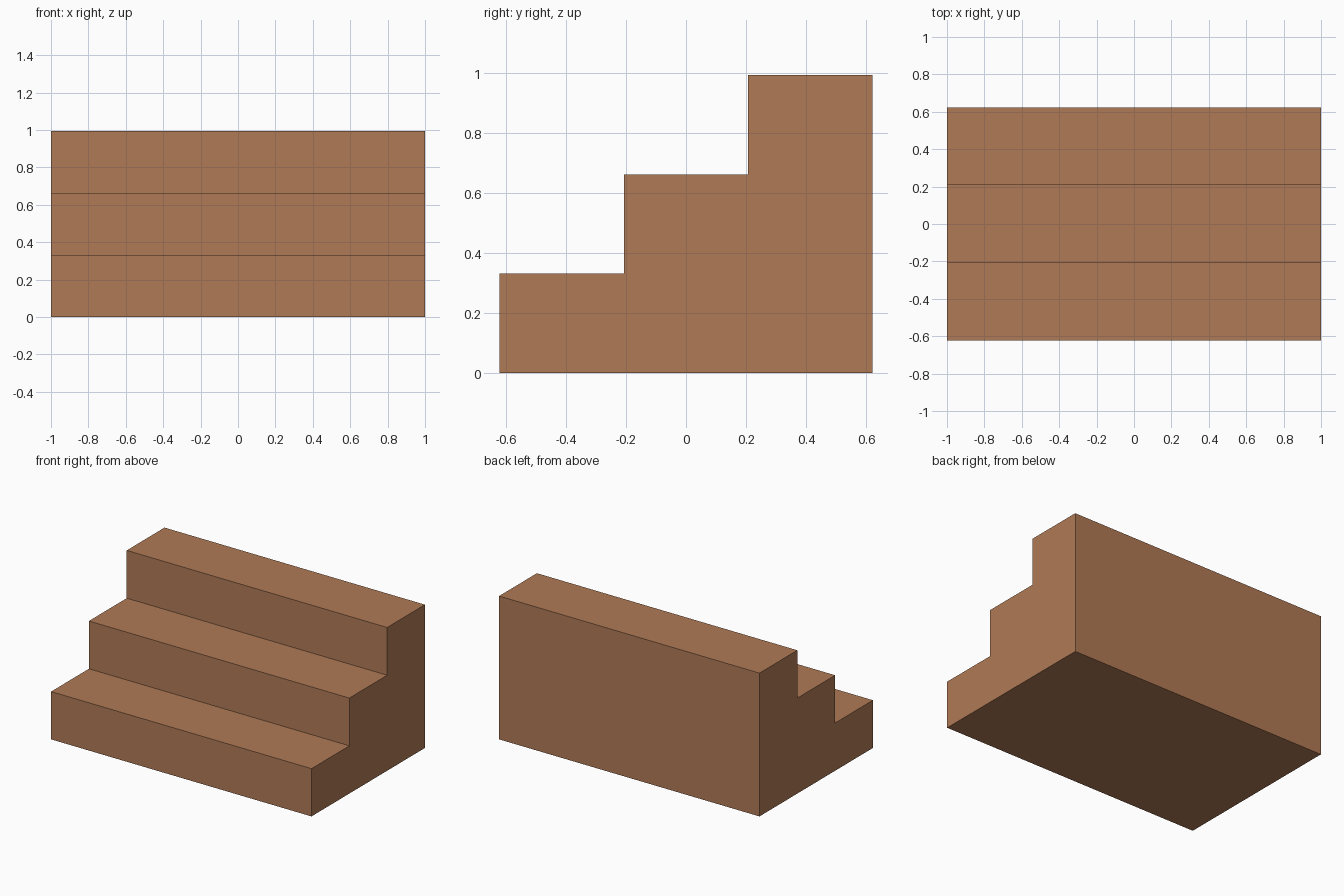
import bpy, bmesh

if "Cube" in bpy.data.objects:
    bpy.data.objects.remove(bpy.data.objects["Cube"])

STEPS = 3
HALF_W, HALF_D, HEIGHT = 1.0, 0.622, 0.995

mat = bpy.data.materials.new("brown_wood")
mat.diffuse_color = (0.434, 0.195, 0.093, 1)
mat.use_nodes = True
mat.node_tree.nodes["Principled BSDF"].inputs["Base Color"].default_value = mat.diffuse_color

# Side profile in (y, z): back edge, then one riser and tread per step
tread, riser = 2 * HALF_D / STEPS, HEIGHT / STEPS
profile = [(HALF_D, 0.0), (-HALF_D, 0.0)]
for i in range(STEPS):
    z = (i + 1) * riser
    profile += [(-HALF_D + i * tread, z), (-HALF_D + (i + 1) * tread, z)]

# Extrude the profile across the width
bm = bmesh.new()
side = bm.faces.new([bm.verts.new((-HALF_W, y, z)) for y, z in profile])
ext = bmesh.ops.extrude_face_region(bm, geom=[side], use_keep_orig=True)
moved = [g for g in ext["geom"] if isinstance(g, bmesh.types.BMVert)]
bmesh.ops.translate(bm, verts=moved, vec=(2 * HALF_W, 0, 0))
bmesh.ops.recalc_face_normals(bm, faces=bm.faces)

# Solid stair block
mesh = bpy.data.meshes.new("stairs")
bm.to_mesh(mesh)
bm.free()
mesh.materials.append(mat)
bpy.context.collection.objects.link(bpy.data.objects.new("stairs", mesh))
